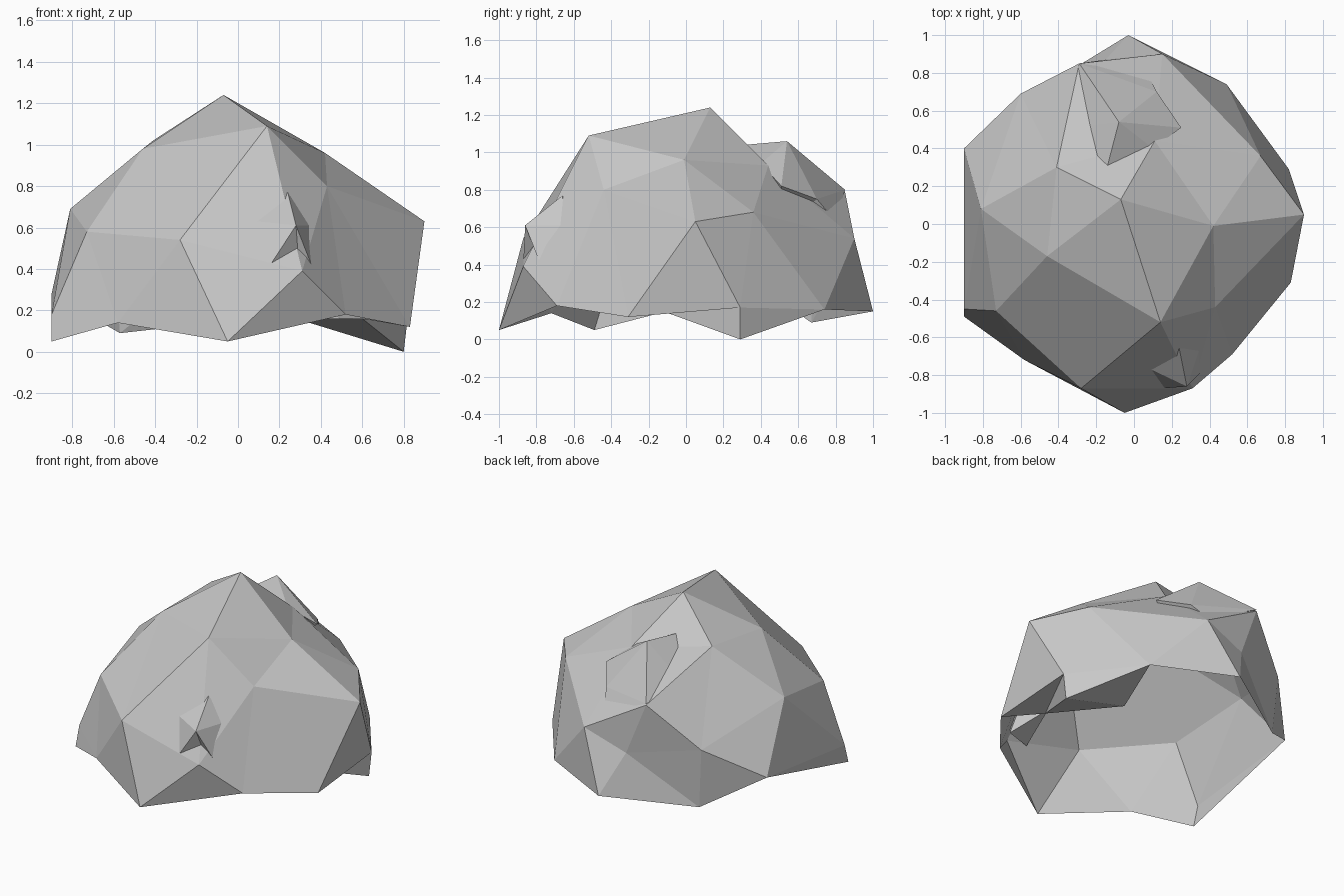
import bpy
import bmesh
from mathutils import Vector

# Remove the default object only
default_cube = bpy.data.objects.get("Cube")
if default_cube:
    bpy.data.objects.remove(default_cube, do_unlink=True)


def make_material(name, colour):
    material = bpy.data.materials.new(name)
    material.use_nodes = True
    material.diffuse_color = colour
    shader = material.node_tree.nodes["Principled BSDF"]
    shader.inputs["Base Color"].default_value = colour
    shader.inputs["Roughness"].default_value = 0.9
    return material


stone_grey = make_material("stone grey", (0.58, 0.58, 0.58, 1))


def add_stone(name, bm):
    """Turn a finished bmesh into a flat-shaded grey object."""
    for face in bm.faces:
        face.smooth = False
    mesh = bpy.data.meshes.new(name)
    bm.to_mesh(mesh)
    bm.free()
    mesh.materials.append(stone_grey)
    stone = bpy.data.objects.new(name, mesh)
    bpy.context.collection.objects.link(stone)


def faceted_stone(name, corners, centre, open_base=False):
    """Skin corner points with flat facets.

    Corners are joined in the order they surround the centre, so dents are
    kept. An open base drops the facets around the point below the centre.
    """
    centre = Vector(centre)
    corners = [Vector(corner) for corner in corners]
    if open_base:
        corners.append(centre * Vector((1, 1, 0)))
    bm = bmesh.new()
    verts = [bm.verts.new((corner - centre).normalized()) for corner in corners]
    bmesh.ops.convex_hull(bm, input=verts)
    bmesh.ops.recalc_face_normals(bm, faces=bm.faces[:])
    for vert, corner in zip(verts, corners):
        vert.co = corner
    if open_base:
        bmesh.ops.delete(bm, geom=[verts[-1]], context="VERTS")
    add_stone(name, bm)


# Main boulder: a hollow shell with crown, shoulders and an open rim
crown = [
    (-.07, .13, 1.24), (.14, -.52, 1.09), (-.46, -.17, .98),
    (.42, -.01, .96), (-.41, .3, 1.02), (.11, .44, .93),
]
shoulders = [
    (.43, -.44, .8), (.67, .36, .68), (.9, .05, .63),
    (.31, -.87, .39), (-.28, -.87, .54), (-.73, -.46, .58),
    (-.81, .08, .69), (-.6, .69, .5), (.15, .9, .54),
    (-.29, .85, .79), (-.15, .87, .43),
]
right_rim, side_rim, back_rim = (.83, -.31, .12), (.82, .29, .17), (.49, .74, .16)
rim = [
    right_rim, side_rim, back_rim,
    (-.05, -1, .05), (.52, -.69, .18),
    (-.03, 1, .15), (-.57, .67, .09), (-.9, .4, .28),
    (-.9, -.45, .18), (-.9, -.49, .05), (-.58, -.72, .14),
]
faceted_stone("boulder", crown + shoulders + rim, (0, 0, .35), open_base=True)

# Lip folded under the rim, with its one low foot
foot, front_fold, back_fold = (.8, .29, 0), (.6, -.15, .16), (.28, .24, .16)
lip = bmesh.new()
for triangle in [
    (right_rim, side_rim, front_fold),
    (side_rim, foot, front_fold),
    (side_rim, back_rim, foot),
    (foot, back_rim, back_fold),
    (foot, back_fold, front_fold),
]:
    lip.faces.new([lip.verts.new(corner) for corner in triangle])
bmesh.ops.remove_doubles(lip, verts=lip.verts[:], dist=0.001)
bmesh.ops.recalc_face_normals(lip, faces=lip.faces[:])
add_stone("folded_lip", lip)

# Knob breaking through the back of the crown
faceted_stone("back_knob", [
    (-.08, .54, 1.06), (-.14, .31, 1.04), (-.29, .85, .8),
    (-.35, .51, .81), (.07, .8, .63), (.12, .7, .75),
    (.25, .51, .82), (.1, .4, .94), (0, .5, .6),
], (-.05, .56, .8))

# Small star-shaped chip on the front face
faceted_stone("front_chip", [
    (.24, -.66, .77), (.09, -.77, .63), (.15, -.87, .41),
    (.28, -.86, .61), (.37, -.77, .38), (.35, -.65, .61),
    (.29, -.8, .47), (.24, -.55, .5),
], (.24, -.72, .55))
